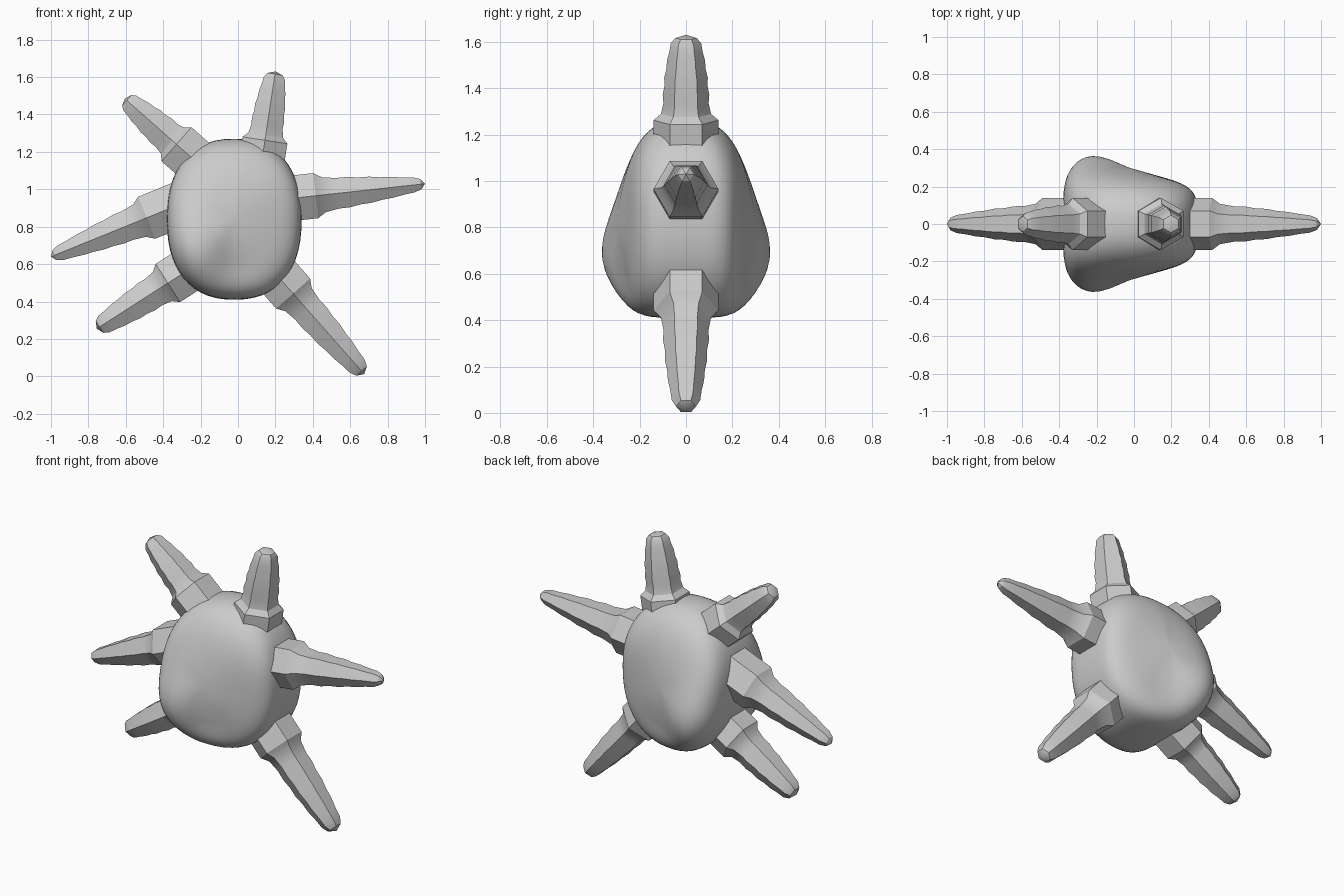
import bpy, bmesh, math
from mathutils import Vector

cube = bpy.data.objects.get("Cube")
if cube:
    bpy.data.objects.remove(cube, do_unlink=True)

grey = bpy.data.materials.new("light_grey")
grey.use_nodes = True
colour = (0.6, 0.6, 0.6, 1)
grey.diffuse_color = colour
grey.node_tree.nodes["Principled BSDF"].inputs["Base Color"].default_value = colour


def finish(name, bm, angle):
    bmesh.ops.recalc_face_normals(bm, faces=bm.faces)
    mesh = bpy.data.meshes.new(name)
    bm.to_mesh(mesh)
    bm.free()
    mesh.materials.append(grey)
    obj = bpy.data.objects.new(name, mesh)
    bpy.context.collection.objects.link(obj)
    bpy.ops.object.select_all(action="DESELECT")
    obj.select_set(True)
    bpy.context.view_layer.objects.active = obj
    bpy.ops.object.shade_smooth_by_angle(angle=math.radians(angle))
    return obj


def skin(bm, rings, start, end):
    """Join closed rings of points, capped by a point at each end."""
    loops = [[bm.verts.new(p) for p in ring] for ring in rings]
    for a, b in zip(loops, loops[1:]):
        for i in range(len(a)):
            j = (i + 1) % len(a)
            bm.faces.new((a[i], a[j], b[j], b[i]))
    for point, loop in ((start, loops[0]), (end, loops[-1])):
        tip = bm.verts.new(point)
        for i in range(len(loop)):
            bm.faces.new((tip, loop[i], loop[(i + 1) % len(loop)]))


# Body: rounded block, domed on top, with a swelling low on each face
CX, CZ = -0.02, 0.84


def signed_power(v, p):
    return math.copysign(abs(v) ** p, v)


def half_depth(x, z):
    swell = 0.105 * math.exp(-((x + 0.25) ** 2 + (z - 0.67) ** 2) / 0.065)
    dent = 0.03 * math.exp(-((x + 0.02) ** 2 + (z - 0.6) ** 2) / 0.015)
    return 0.27 - 0.16 * max(x, 0) + swell - dent


def body_point(theta, phi):
    c, s = math.cos(theta), math.sin(theta)
    ox = 0.36 * signed_power(c, 0.85)
    oz = 0.43 * signed_power(s, 0.85)
    dome = max(s, 0) ** 2
    power = 0.42 + 0.4 * dome
    r = max(math.cos(phi), 0) ** power
    x, z = CX + ox * r, CZ + oz * r
    return Vector((x, half_depth(x, z) * signed_power(math.sin(phi), power), z))


bm = bmesh.new()
STEPS, SIDES = 28, 56
rings = []
for k in range(1, STEPS):
    phi = math.pi * (k / STEPS - 0.5)
    rings.append([body_point(2 * math.pi * i / SIDES, phi) for i in range(SIDES)])
depth = half_depth(CX, CZ)
skin(bm, rings, (CX, -depth, CZ), (CX, depth, CZ))
finish("body", bm, 50)

# Spikes: hexagonal, with a collar, wavy sides and a blunt tip
PROFILE = [(-0.12, 0.14), (0, 0.14), (0.2, 0.14), (0.26, 0.108), (0.36, 0.098),
           (0.44, 0.102), (0.52, 0.095), (0.6, 0.097), (0.68, 0.088), (0.76, 0.086),
           (0.84, 0.076), (0.92, 0.07), (0.97, 0.05)]


def spike(name, base, tip, taper):
    a, b = Vector((base[0], 0, base[1])), Vector((tip[0], 0, tip[1]))
    side = Vector((0, 1, 0))
    across = (b - a).normalized().cross(side)
    rings = []
    for t, radius in PROFILE:
        radius *= 1 - taper * max(t - 0.3, 0)
        rings.append([a.lerp(b, t) + radius * (side * math.cos(i * math.pi / 3)
                      + across * math.sin(i * math.pi / 3)) for i in range(6)])
    bm = bmesh.new()
    skin(bm, rings, a.lerp(b, PROFILE[0][0]), b)
    finish(name, bm, 32)


spike("top_spike", (0.13, 1.17), (0.2, 1.63), 0.1)
spike("left_spike", (0.27, 0.95), (1, 1.03), 0.55)
spike("lower_left_spike", (0.2, 0.55), (0.675, 0.012), 0.2)
spike("lower_right_spike", (-0.28, 0.56), (-0.755, 0.255), 0.2)
spike("right_spike", (-0.36, 0.9), (-1, 0.64), 0.5)
spike("upper_right_spike", (-0.26, 1.18), (-0.605, 1.485), 0.2)
